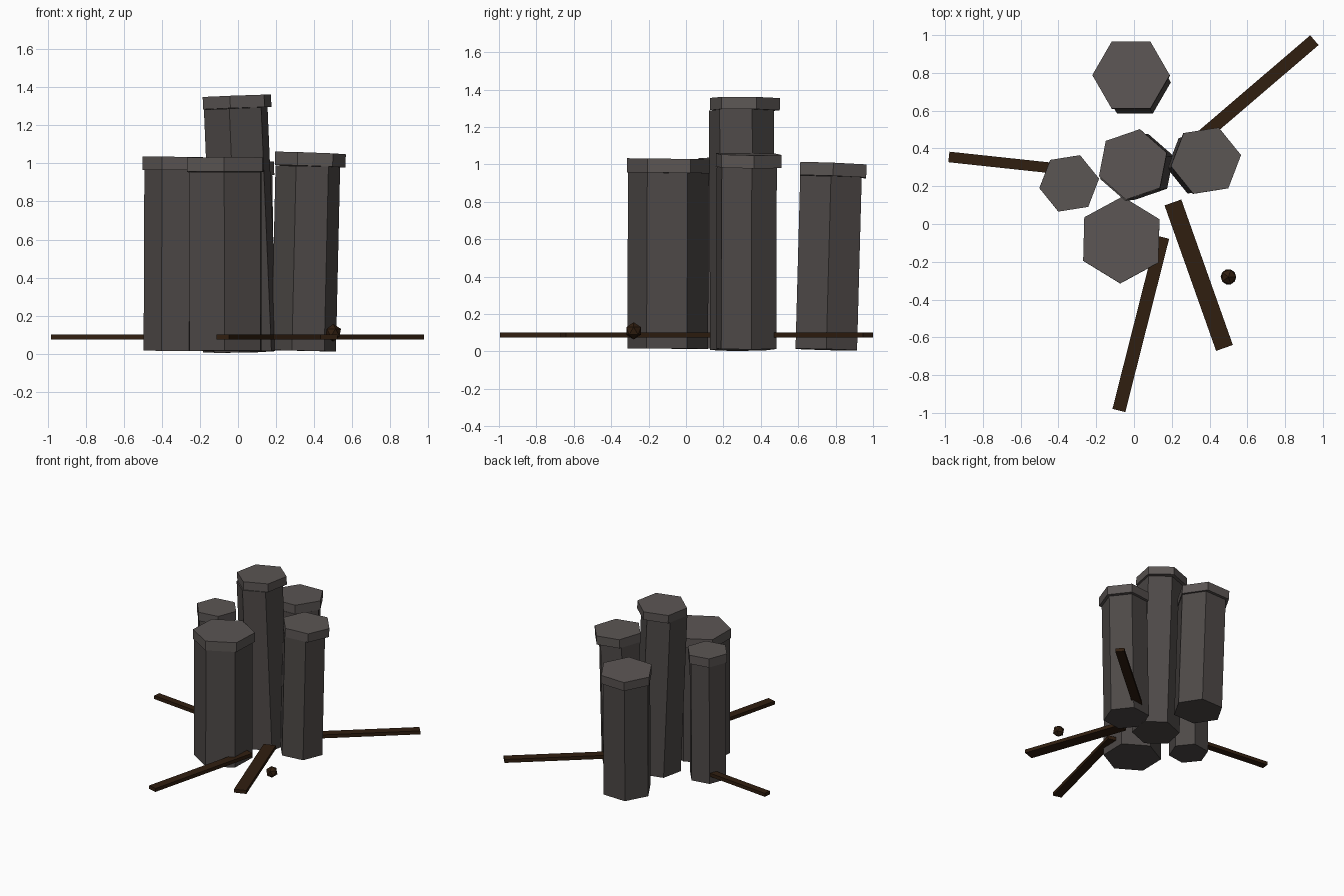
import bpy, bmesh
from math import radians, atan2
from mathutils import Vector, Matrix

if "Cube" in bpy.data.objects:
    bpy.data.objects.remove(bpy.data.objects["Cube"])


def material(name, color):
    m = bpy.data.materials.new(name)
    m.diffuse_color = (*color, 1)
    m.use_nodes = True
    m.node_tree.nodes["Principled BSDF"].inputs["Base Color"].default_value = m.diffuse_color
    return m


STONE = material("dark_stone", (0.075, 0.066, 0.063))
CAP = material("pale_stone", (0.105, 0.092, 0.088))
WOOD = material("charred_wood", (0.030, 0.013, 0.005))


def finish(name, bm, matrix, mat):
    mesh = bpy.data.meshes.new(name)
    bm.to_mesh(mesh)
    bm.free()
    mesh.materials.append(mat)
    ob = bpy.data.objects.new(name, mesh)
    ob.matrix_world = matrix
    bpy.context.collection.objects.link(ob)
    return ob


def hex_prism(name, base, top, radius, turn, mat):
    """Six-sided prism running from base to top, with square ends."""
    base, top = Vector(base), Vector(top)
    axis = top - base
    bm = bmesh.new()
    bmesh.ops.create_cone(bm, cap_ends=True, segments=6, radius1=radius, radius2=radius, depth=axis.length)
    # put a corner at local angle "turn"
    corner = max(bm.verts, key=lambda v: v.co.x).co
    bmesh.ops.rotate(bm, verts=bm.verts, cent=(0, 0, 0),
                     matrix=Matrix.Rotation(radians(turn) - atan2(corner.y, corner.x), 3, 'Z'))
    lean = Vector((0, 0, 1)).rotation_difference(axis).to_matrix().to_4x4()
    finish(name, bm, Matrix.Translation((base + top) / 2) @ lean, mat)


# columns: name, base xy, body top xy, cap xy, base z, body top z, cap top z, body radius, cap radius, turn
columns = [
    ("back_column", (0.005, 0.750), (-0.010, 0.775), (-0.015, 0.787), 0.01, 0.935, 1.005, 0.190, 0.205, 0),
    ("tall_column", (0.042, 0.303), (-0.012, 0.296), (-0.005, 0.315), 0.01, 1.290, 1.355, 0.177, 0.190, 19),
    ("right_column", (0.345, 0.322), (0.367, 0.325), (0.380, 0.335), 0.015, 0.985, 1.055, 0.172, 0.188, 9),
    ("left_column", (-0.350, 0.215), (-0.346, 0.215), (-0.343, 0.215), 0.015, 0.965, 1.035, 0.148, 0.160, 9),
    ("front_column", (-0.065, -0.098), (-0.067, -0.094), (-0.067, -0.085), 0.015, 0.955, 1.030, 0.216, 0.230, 28.5),
]
for name, b, t, c, z0, z1, z2, r, rc, turn in columns:
    hex_prism(name, (*b, z0), (*t, z1), r, turn, STONE)
    # cap slab keeps the lean of its column
    lean = (Vector((*c, z1)) - Vector((*b, z0))) / (z1 - z0)
    mid = Vector((*c, (z1 + z2) / 2))
    half = lean * (z2 - z1) / 2
    hex_prism(name + "_cap", mid - half, mid + half, rc, turn, CAP)

# planks: name, inner xy, outer xy, width
planks = [
    ("left_plank", (-0.29, 0.281), (-0.98, 0.355), 0.056),
    ("back_plank", (0.233, 0.355), (0.955, 0.973), 0.068),
    ("front_plank", (0.152, -0.070), (-0.080, -0.987), 0.070),
    ("right_plank", (0.206, 0.114), (0.479, -0.656), 0.094),
]
for name, a, b, width in planks:
    a, b = Vector(a), Vector(b)
    d = b - a
    bm = bmesh.new()
    bmesh.ops.create_cube(bm, size=1)
    bmesh.ops.scale(bm, vec=(d.length, width, 0.028), verts=bm.verts)
    place = Matrix.Translation((*((a + b) / 2), 0.088)) @ Matrix.Rotation(atan2(d.y, d.x), 4, 'Z')
    finish(name, bm, place, WOOD)

# small faceted lump lying in front
bm = bmesh.new()
bmesh.ops.create_icosphere(bm, subdivisions=1, radius=0.046)
finish("ember_lump", bm, Matrix.Translation((0.50, -0.28, 0.11)), WOOD)
